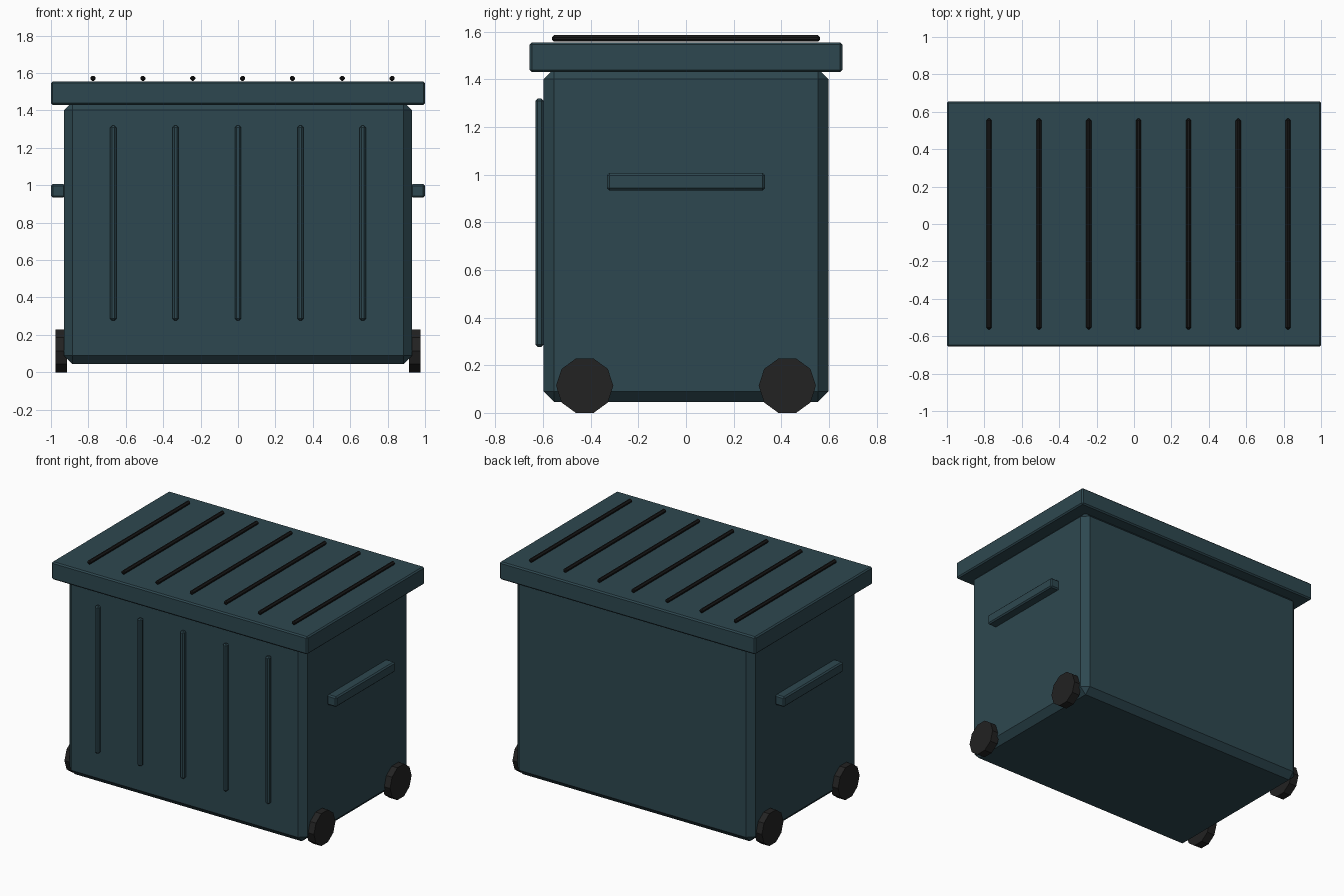
import bpy, bmesh, math
from mathutils import Matrix

if "Cube" in bpy.data.objects:
    bpy.data.objects.remove(bpy.data.objects["Cube"])


def material(name, rgb):
    m = bpy.data.materials.new(name)
    m.diffuse_color = (*rgb, 1)
    m.use_nodes = True
    m.node_tree.nodes["Principled BSDF"].inputs["Base Color"].default_value = m.diffuse_color
    return m


TEAL = material("dark teal plastic", (0.027, 0.064, 0.080))
RUBBER = material("black rubber", (0.016, 0.016, 0.016))
BLACK = material("lid rib black", (0.010, 0.010, 0.010))


def finish(bm, name, mat):
    me = bpy.data.meshes.new(name)
    bm.to_mesh(me)
    bm.free()
    me.materials.append(mat)
    ob = bpy.data.objects.new(name, me)
    bpy.context.collection.objects.link(ob)
    return ob


def box(name, lo, hi, bevel, mat):
    """Chamfered box between two corners."""
    bm = bmesh.new()
    bmesh.ops.create_cube(bm, size=1)
    for v in bm.verts:
        v.co = [(a + b) / 2 + c * (b - a) for a, b, c in zip(lo, hi, v.co)]
    bmesh.ops.bevel(bm, geom=bm.edges[:], offset=bevel, segments=1,
                    affect='EDGES', profile=0.5)
    return finish(bm, name, mat)


# Main container and lid
box("bin_body", (-0.93, -0.597, 0.045), (0.93, 0.597, 1.445), 0.044, TEAL)
box("lid", (-1, -0.656, 1.43), (1, 0.656, 1.555), 0.009, TEAL)

# Ribs across the lid
for i in range(7):
    x = -0.775 + i * 0.2665
    box("lid_rib", (x - 0.0135, -0.563, 1.558), (x + 0.0135, 0.563, 1.585), 0.009, BLACK)

# Upright ribs on the front
for i in range(-2, 3):
    x = i / 3
    box("front_rib", (x - 0.0165, -0.631, 0.277), (x + 0.0165, -0.597, 1.318), 0.009, TEAL)

# Side handles and ten-sided wheels
for s in (-1, 1):
    xs = sorted((s * 0.925, s * 0.999))
    box("side_handle", (xs[0], -0.331, 0.934), (xs[1], 0.331, 1.006), 0.009, TEAL)
    for y in (-0.425, 0.425):
        bm = bmesh.new()
        bmesh.ops.create_cone(bm, cap_ends=True, segments=10, radius1=0.12,
                              radius2=0.12, depth=0.06)
        bm.verts.ensure_lookup_table()
        # bring one vertex onto the local y axis, then lay the axle along x
        first = bm.verts[0].co
        spin = math.radians(90) - math.atan2(first.y, first.x)
        turn = Matrix.Rotation(math.radians(90), 4, 'Y') @ Matrix.Rotation(spin, 4, 'Z')
        bmesh.ops.transform(bm, matrix=Matrix.Translation((s * 0.945, y, 0.114)) @ turn,
                            verts=bm.verts)
        finish(bm, "wheel", RUBBER)
